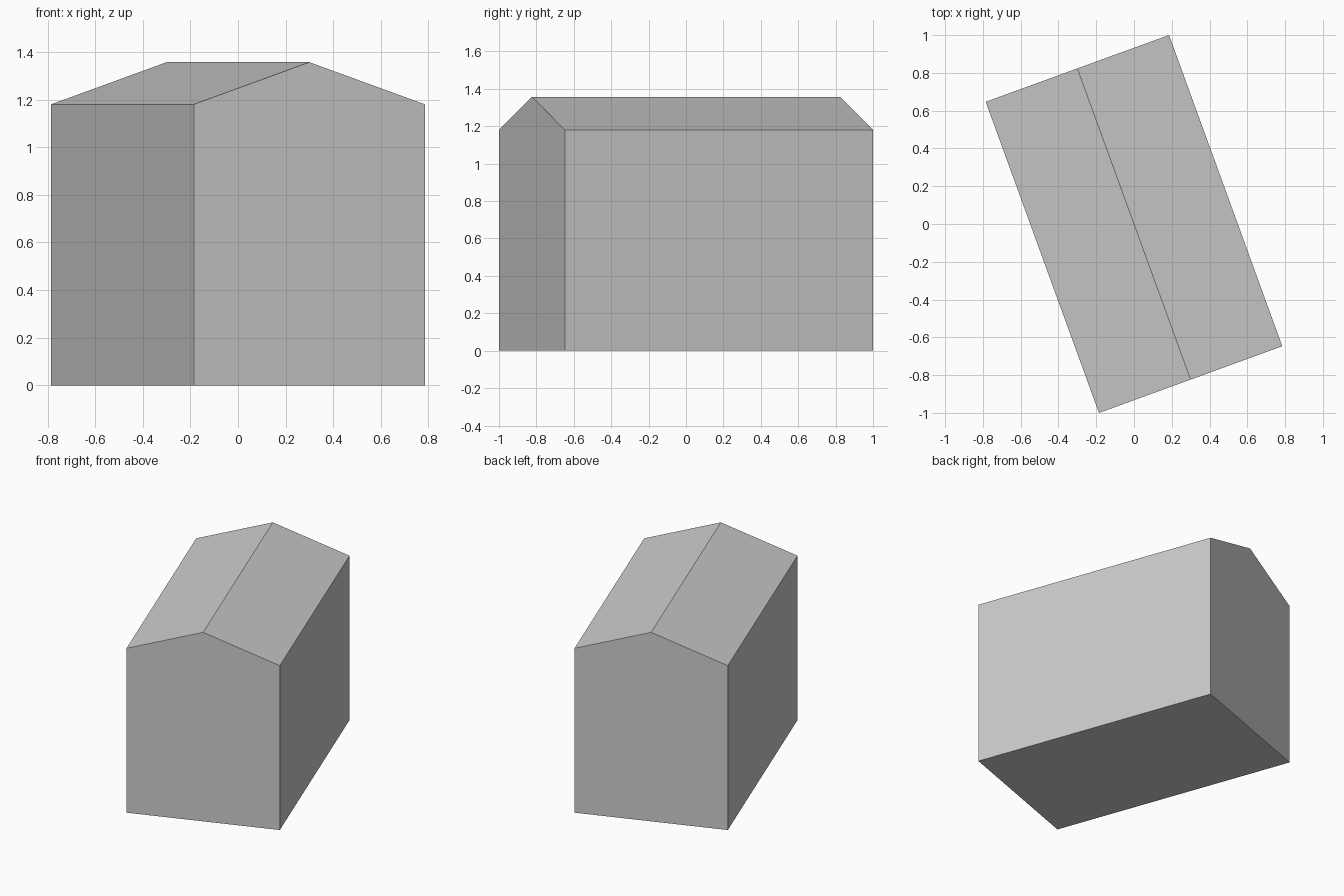
import bpy
import bmesh
from math import radians
from mathutils import Matrix, Vector

cube = bpy.data.objects.get("Cube")
if cube:
    bpy.data.objects.remove(cube, do_unlink=True)

WIDTH, LENGTH = 1.033, 1.753
EAVES, RIDGE = 1.18, 1.357
TURN = radians(20)

# Plain grey
grey = bpy.data.materials.new("plain_grey")
grey.use_nodes = True
colour = (0.6, 0.6, 0.6, 1)
grey.diffuse_color = colour
grey.node_tree.nodes["Principled BSDF"].inputs["Base Color"].default_value = colour

# Gable profile, extruded along the ridge and turned on the ground
w = WIDTH / 2
profile = [(-w, 0), (w, 0), (w, EAVES), (0, RIDGE), (-w, EAVES)]
bm = bmesh.new()
gable = bm.faces.new([bm.verts.new((x, -LENGTH / 2, z)) for x, z in profile])
result = bmesh.ops.extrude_face_region(bm, geom=[gable], use_keep_orig=True)
back = [v for v in result["geom"] if isinstance(v, bmesh.types.BMVert)]
bmesh.ops.translate(bm, verts=back, vec=Vector((0, LENGTH, 0)))
bmesh.ops.rotate(bm, verts=bm.verts, cent=(0, 0, 0), matrix=Matrix.Rotation(TURN, 3, "Z"))
bmesh.ops.recalc_face_normals(bm, faces=bm.faces)

mesh = bpy.data.meshes.new("gabled_house")
bm.to_mesh(mesh)
bm.free()
mesh.materials.append(grey)
house = bpy.data.objects.new("gabled_house", mesh)
bpy.context.collection.objects.link(house)
